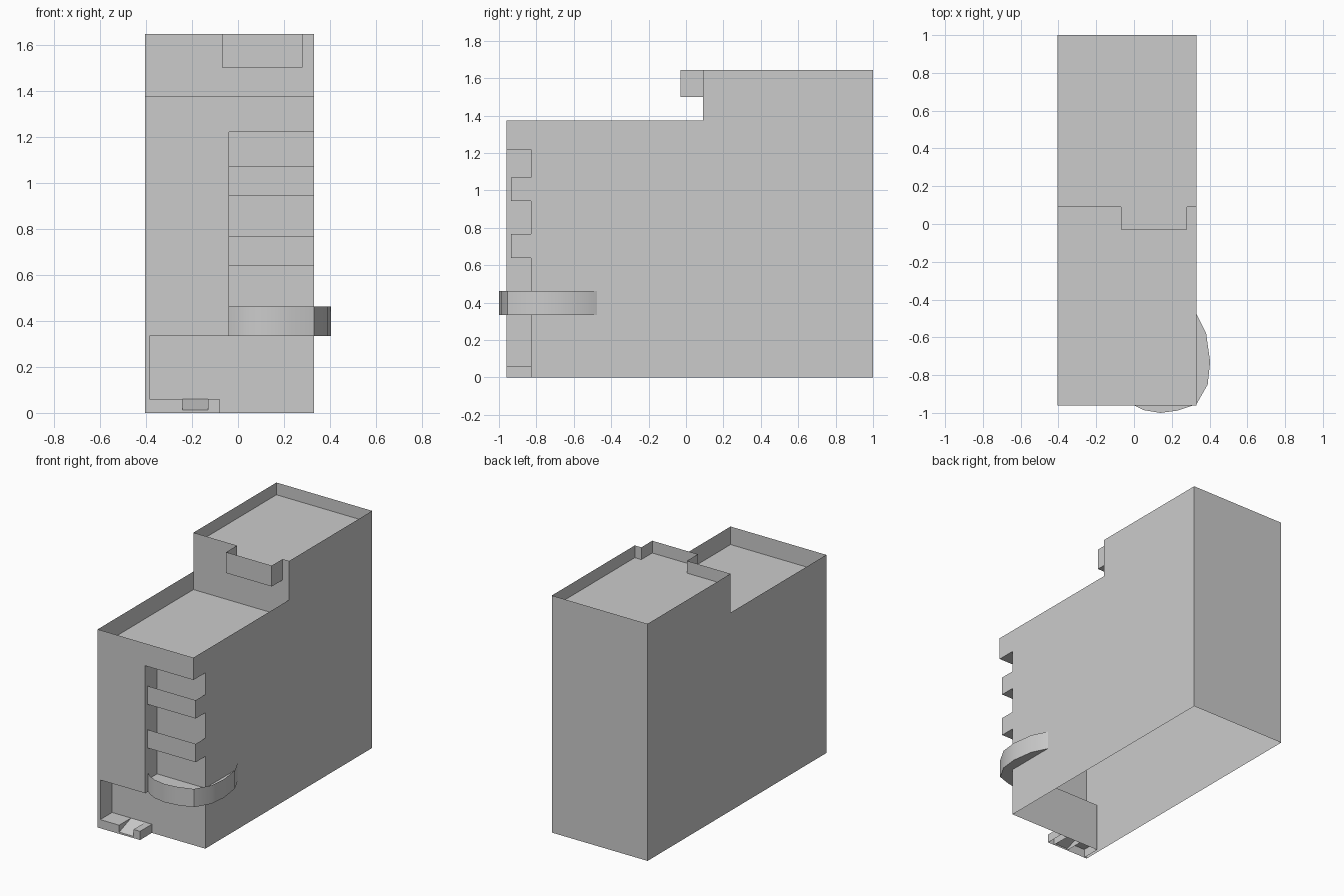
import bpy, math

if "Cube" in bpy.data.objects:
    bpy.data.objects.remove(bpy.data.objects["Cube"])

L, R = -0.405, 0.33            # left and right walls
F, M, B = -0.96, 0.09, 1.0     # front, roof step and back
REC, NX, FIN = -0.83, -0.04, -0.385   # recess wall, recess edge, thin side fin
LOW, HIGH = 1.375, 1.645       # parapet tops


def in_x(x, pts):
    return [(x, y, z) for y, z in pts]


def in_y(y, pts):
    return [(x, y, z) for x, z in pts]


def in_z(z, pts):
    return [(x, y, z) for x, y in pts]


def rect(a0, a1, b0, b1):
    return [(a0, b0), (a1, b0), (a1, b1), (a0, b1)]


def strip(path, z0, z1):
    # vertical wall along a plan path, outside on the right of travel
    return [[(*p, z0), (*q, z0), (*q, z1), (*p, z1)] for p, q in zip(path, path[1:])]


def build(name, polys):
    verts, faces, index = [], [], {}
    for poly in polys:
        face = []
        for p in poly:
            if p not in index:
                index[p] = len(verts)
                verts.append(p)
            face.append(index[p])
        faces.append(face)
    me = bpy.data.meshes.new(name)
    me.from_pydata(verts, [], faces)
    me.update()
    ob = bpy.data.objects.new(name, me)
    bpy.context.collection.objects.link(ob)
    return ob


# outer shell, open at the bottom
roofline = [(B, HIGH), (M, HIGH), (M, LOW), (F, LOW)]
build("outer_walls", [
    in_x(L, [(F, 0), (B, 0)] + roofline)[::-1],
    in_x(R, [(REC, 0), (B, 0)] + roofline + [(F, 1.22), (REC, 1.22)]),
    in_y(B, rect(L, R, 0, HIGH))[::-1],
    in_y(F, [(L, 0), (FIN, 0), (FIN, .335), (NX, .335), (NX, 1.22),
             (R, 1.22), (R, LOW), (L, LOW)]),
])

# recessed corner and entrance
build("front_recess", [
    in_y(REC, [(FIN, 0), (R, 0), (R, 1.22), (NX, 1.22), (NX, .335), (FIN, .335)]),
    in_x(NX, rect(F, REC, .335, 1.22)),
    in_x(FIN, rect(F, REC, 0, .335)),
    in_z(1.22, rect(NX, R, F, REC))[::-1],
    in_z(.335, rect(FIN, NX, F, REC))[::-1],
])

# sunken roofs behind thin parapets
bump = [(-.07, M), (-.07, -.03), (.28, -.03), (.28, M)]
build("lower_roof", [in_z(1.25, rect(L, R, F, M))])
build("upper_roof", [in_z(1.56, [(L, M)] + bump + [(R, M), (R, B), (L, B)])])

# upper front wall with projecting box
build("upper_front_wall", [in_y(M, rect(L, R, 1.25, 1.50))]
      + strip([(L, M)] + bump + [(R, M)], 1.50, HIGH)
      + [in_z(1.50, bump)[::-1]])

# two straight balconies
for i, z in enumerate((.64, .943)):
    plan = [(NX, -.935), (R, -.935), (R, REC)]
    build(f"balcony_{i + 1}", strip(plan, z, z + .127)
          + [in_z(z, plan + [(NX, REC)])[::-1]])

# curved corner balcony
front = [(NX, -.93), (0, -.96), (.05, -.985), (.14, -1.0), (.23, -.988), (R, -.955)]
side = [(R, -.955), (.39, -.85), (.403, -.73), (.382, -.58), (R, -.475)]
slab = front + side[1:] + [(R, REC), (NX, REC)]
build("curved_balcony_floor", [in_z(.42, slab), in_z(.335, slab)[::-1]])
rail = build("curved_balcony_rail", strip(front, .335, .462) + strip(side, .335, .462))
bpy.context.view_layer.objects.active = rail
rail.select_set(True)
bpy.ops.object.shade_smooth_by_angle(angle=math.radians(28))

# entrance step with a ramp in the middle
for name, x0, x1, zf in (("step_left", FIN, -.24, .06), ("entrance_ramp", -.24, -.13, .012),
                         ("step_right", -.13, -.08, .06)):
    build(name, [
        in_y(F, rect(x0, x1, 0, zf)),
        [(x0, F, zf), (x1, F, zf), (x1, REC, .06), (x0, REC, .06)],
        [(x1, F, 0), (x1, REC, 0), (x1, REC, .06), (x1, F, zf)],
        [(x0, F, 0), (x0, F, zf), (x0, REC, .06), (x0, REC, 0)],
    ])
